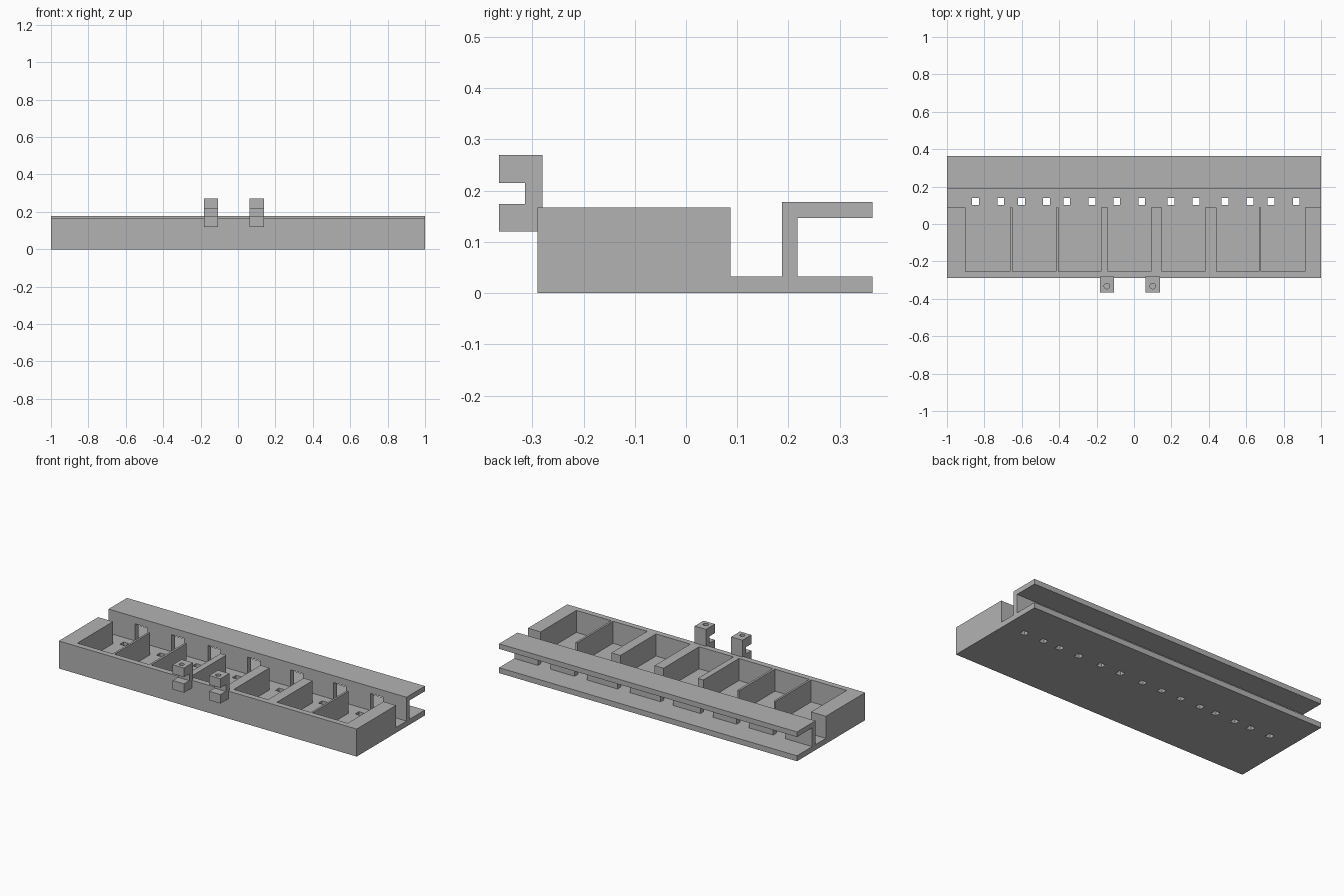
import bpy, bmesh, math

if "Cube" in bpy.data.objects:
    bpy.data.objects.remove(bpy.data.objects["Cube"])

grey = bpy.data.materials.new("plain_grey")
grey.diffuse_color = (0.45, 0.45, 0.45, 1)
grey.use_nodes = True
grey.node_tree.nodes["Principled BSDF"].inputs["Base Color"].default_value = grey.diffuse_color


def make_object(name, bm):
    bmesh.ops.recalc_face_normals(bm, faces=bm.faces)
    mesh = bpy.data.meshes.new(name)
    bm.to_mesh(mesh)
    bm.free()
    mesh.materials.append(grey)
    ob = bpy.data.objects.new(name, mesh)
    bpy.context.collection.objects.link(ob)
    return ob


def extrude_profile(name, profile, x0, x1):
    """Sweep a (y, z) outline from x0 to x1."""
    bm = bmesh.new()
    face = bm.faces.new([bm.verts.new((x0, y, z)) for y, z in profile])
    new = bmesh.ops.extrude_face_region(bm, geom=[face])["geom"]
    verts = [v for v in new if isinstance(v, bmesh.types.BMVert)]
    bmesh.ops.translate(bm, verts=verts, vec=(x1 - x0, 0, 0))
    return make_object(name, bm)


def add_box(bm, x0, x1, y0, y1, z0, z1):
    verts = bmesh.ops.create_cube(bm, size=1)["verts"]
    bmesh.ops.scale(bm, verts=verts, vec=(x1 - x0, y1 - y0, z1 - z0))
    bmesh.ops.translate(bm, verts=verts,
                        vec=((x0 + x1) / 2, (y0 + y1) / 2, (z0 + z1) / 2))


def cut(ob, cutter):
    """Subtract the cutter and bake the result into the mesh."""
    mod = ob.modifiers.new("cut", 'BOOLEAN')
    mod.operation, mod.solver, mod.object = 'DIFFERENCE', 'EXACT', cutter
    graph = bpy.context.evaluated_depsgraph_get()
    mesh = bpy.data.meshes.new_from_object(ob.evaluated_get(graph))
    ob.modifiers.clear()
    ob.data = mesh
    bpy.data.objects.remove(cutter)


FLOOR = 0.033

# Tray body with channel-shaped rail along the back
tray = extrude_profile("tray", [
    (-0.29, 0), (0.364, 0), (0.364, FLOOR), (0.218, FLOOR), (0.218, 0.147),
    (0.364, 0.147), (0.364, 0.178), (0.187, 0.178), (0.187, FLOOR),
    (0.087, FLOOR), (0.087, 0.167), (-0.29, 0.167)], -1, 1)

# Compartments, open at the back
dividers = [(-1, -0.9), (-0.662, -0.65), (-0.418, -0.405), (-0.177, -0.14),
            (0.09, 0.15), (0.38, 0.44), (0.668, 0.68), (0.915, 1)]
bm = bmesh.new()
for left, right in zip(dividers, dividers[1:]):
    add_box(bm, left[1], right[0], -0.255, 0.12, FLOOR, 0.3)
cut(tray, make_object("compartment_cutter", bm))

# Slots through the rail web, and a pair of floor holes beside each slot
bm_slots, bm_holes = bmesh.new(), bmesh.new()
for x in (-0.78, -0.535, -0.292, -0.025, 0.265, 0.553, 0.8):
    add_box(bm_slots, x - 0.042, x + 0.042, 0.17, 0.235, FLOOR, 0.136)
    for side in (-1, 1):
        hx = x + side * 0.067
        add_box(bm_holes, hx - 0.018, hx + 0.018, 0.102, 0.138, -0.05, 0.1)
cut(tray, make_object("slot_cutter", bm_slots))
cut(tray, make_object("hole_cutter", bm_holes))

# Two C-shaped clips on the front wall, each with a hole in the upper arm
for name, x in (("left_clip", -0.145), ("right_clip", 0.1)):
    clip = extrude_profile(name, [
        (-0.365, 0.12), (-0.28, 0.12), (-0.28, 0.27), (-0.365, 0.27),
        (-0.365, 0.215), (-0.314, 0.215), (-0.314, 0.174), (-0.365, 0.174)],
        x - 0.038, x + 0.038)
    bm = bmesh.new()
    verts = bmesh.ops.create_cone(bm, cap_ends=True, segments=24, radius1=0.015,
                                  radius2=0.015, depth=0.1)["verts"]
    bmesh.ops.translate(bm, verts=verts, vec=(x, -0.332, 0.245))
    cut(clip, make_object("pin_cutter", bm))
